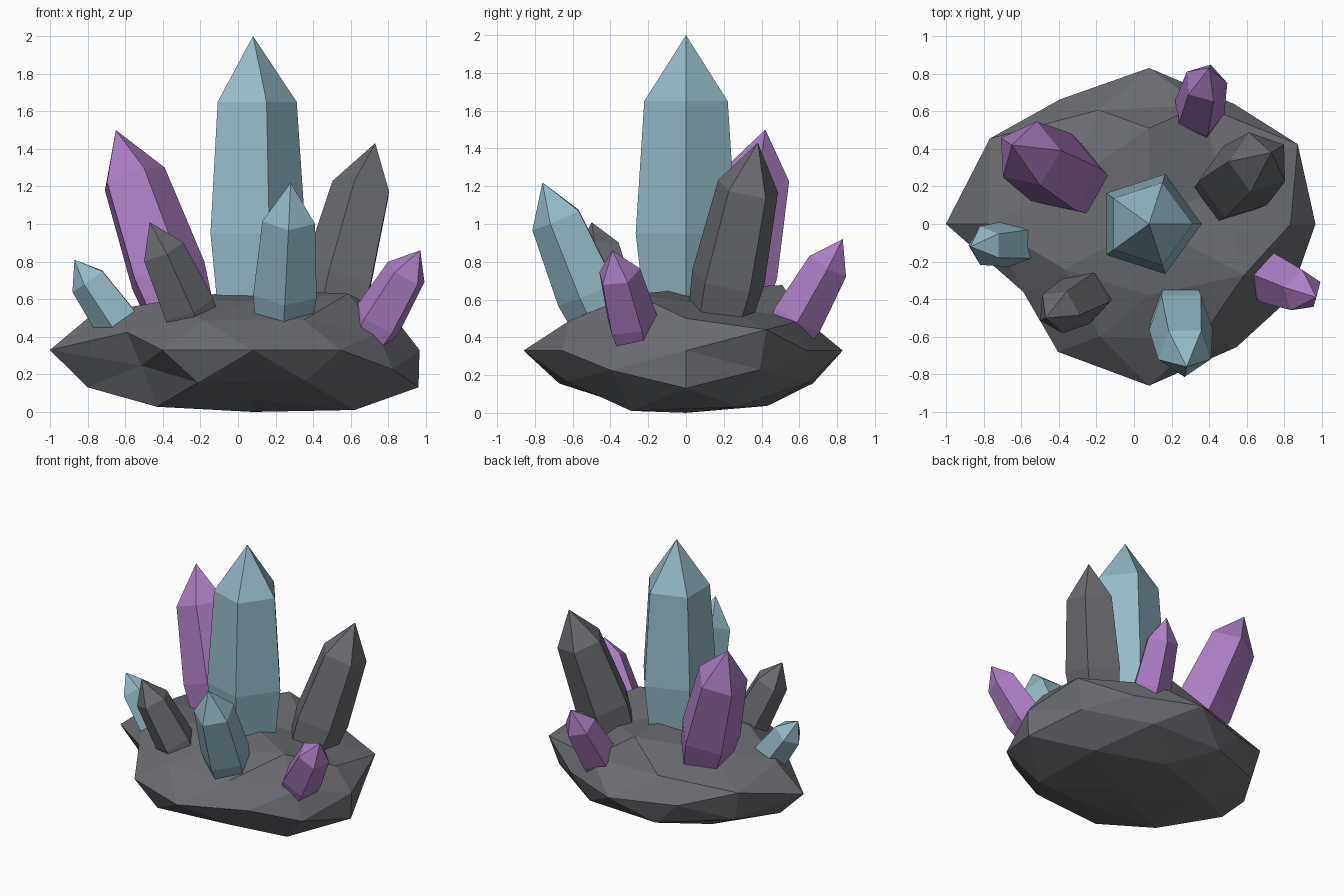
import bpy, bmesh, math
from itertools import product
from mathutils import Vector

cube = bpy.data.objects.get("Cube")
if cube:
    bpy.data.objects.remove(cube)


def material(name, srgb):
    linear = [((c / 255 + 0.055) / 1.055) ** 2.4 for c in srgb] + [1]
    mat = bpy.data.materials.new(name)
    mat.use_nodes = True
    mat.diffuse_color = linear
    bsdf = mat.node_tree.nodes["Principled BSDF"]
    bsdf.inputs["Base Color"].default_value = linear
    bsdf.inputs["Roughness"].default_value = 0.8
    return mat


stone = material("grey stone", (107, 108, 113))
blue = material("pale blue crystal", (148, 187, 199))
purple = material("purple crystal", (172, 125, 195))


def finish(bm, name, mat):
    bmesh.ops.recalc_face_normals(bm, faces=bm.faces)
    mesh = bpy.data.meshes.new(name)
    bm.to_mesh(mesh)
    bm.free()
    mesh.materials.append(mat)
    obj = bpy.data.objects.new(name, mesh)
    bpy.context.scene.collection.objects.link(obj)
    return obj


def signed(x, y, z):
    """All sign combinations of a direction, negative first."""
    options = [(-c, c) if c else (0,) for c in (x, y, z)]
    return [Vector(v).normalized() for v in product(*options)]


# Rock base: a once-divided icosahedron, each direction with its own radius
PHI = (1 + math.sqrt(5)) / 2
GROUPS = [
    ((1, 0, 0), (.94, .77)),
    ((0, 1, 0), (.86, .83)),
    ((0, 0, 1), (.785, .77)),
    ((1, PHI, 0), (.80, .78, .77, .75)),
    ((0, 1, PHI), (.74, .72, .82, .97)),
    ((PHI, 0, 1), (.90, .87, .90, .77)),
    ((PHI, 1, PHI + 1), (.89, .78, .85, .72, .94, .88, .88, .68)),
    ((PHI + 1, PHI, 1), (.64, .72, .85, .91, .80, .71, .78, .85)),
    ((1, PHI + 1, PHI), (.83, .74, .83, .75, .78, .76, .80, .78)),
]


def rock_base():
    bm = bmesh.new()
    radius = {}
    for direction, radii in GROUPS:
        for v, r in zip(signed(*direction), radii):
            radius[bm.verts.new(v)] = r
    bmesh.ops.convex_hull(bm, input=list(bm.verts))
    for v, r in radius.items():
        x, y, z = v.co * r
        v.co = (0.08 + 1.15 * x, y, 0.33 + 0.42 * z)
    finish(bm, "rock_base", stone)


# Crystal: five-sided shaft, widest low down, with a pointed tip
SIDES = 5
PROFILE = [(0, .85), (.25, 1), (.75, .83)]


def crystal(name, mat, foot, tip, radius, spin):
    foot, tip = Vector(foot), Vector(tip)
    axis = tip - foot
    turn = Vector((0, 0, 1)).rotation_difference(axis)
    bm = bmesh.new()
    rings = []
    for level, width in PROFILE:
        ring = []
        for i in range(SIDES):
            a = math.radians(spin) + math.tau * i / SIDES
            r = radius * width
            p = Vector((r * math.cos(a), r * math.sin(a), level * axis.length))
            ring.append(bm.verts.new(foot + turn @ p))
        rings.append(ring)
    top = bm.verts.new(tip)
    bm.faces.new(rings[0])
    for i in range(SIDES):
        j = (i + 1) % SIDES
        for low, high in zip(rings, rings[1:]):
            bm.faces.new((low[i], low[j], high[j], high[i]))
        bm.faces.new((rings[-1][i], rings[-1][j], top))
    finish(bm, name, mat)


rock_base()
crystal("central_crystal", blue, (.08, 0, .6), (.08, 0, 2), .28, 0)
crystal("tall_back_right_crystal", purple, (-.3, .22, .48), (-.65, .42, 1.5), .22, 5)
crystal("tall_back_left_crystal", stone, (.48, .17, .46), (.73, .38, 1.43), .205, 36)
crystal("front_left_crystal", blue, (.24, -.43, .44), (.28, -.76, 1.22), .178, -18)
crystal("front_right_crystal", stone, (-.2, -.35, .4), (-.47, -.5, 1.01), .148, -8)
crystal("small_left_crystal", purple, (.67, -.26, .36), (.97, -.39, .86), .142, 22)
crystal("small_back_crystal", purple, (.32, .51, .36), (.4, .83, .92), .142, 2)
crystal("small_right_crystal", blue, (-.56, -.1, .37), (-.87, -.12, .81), .13, 36)
